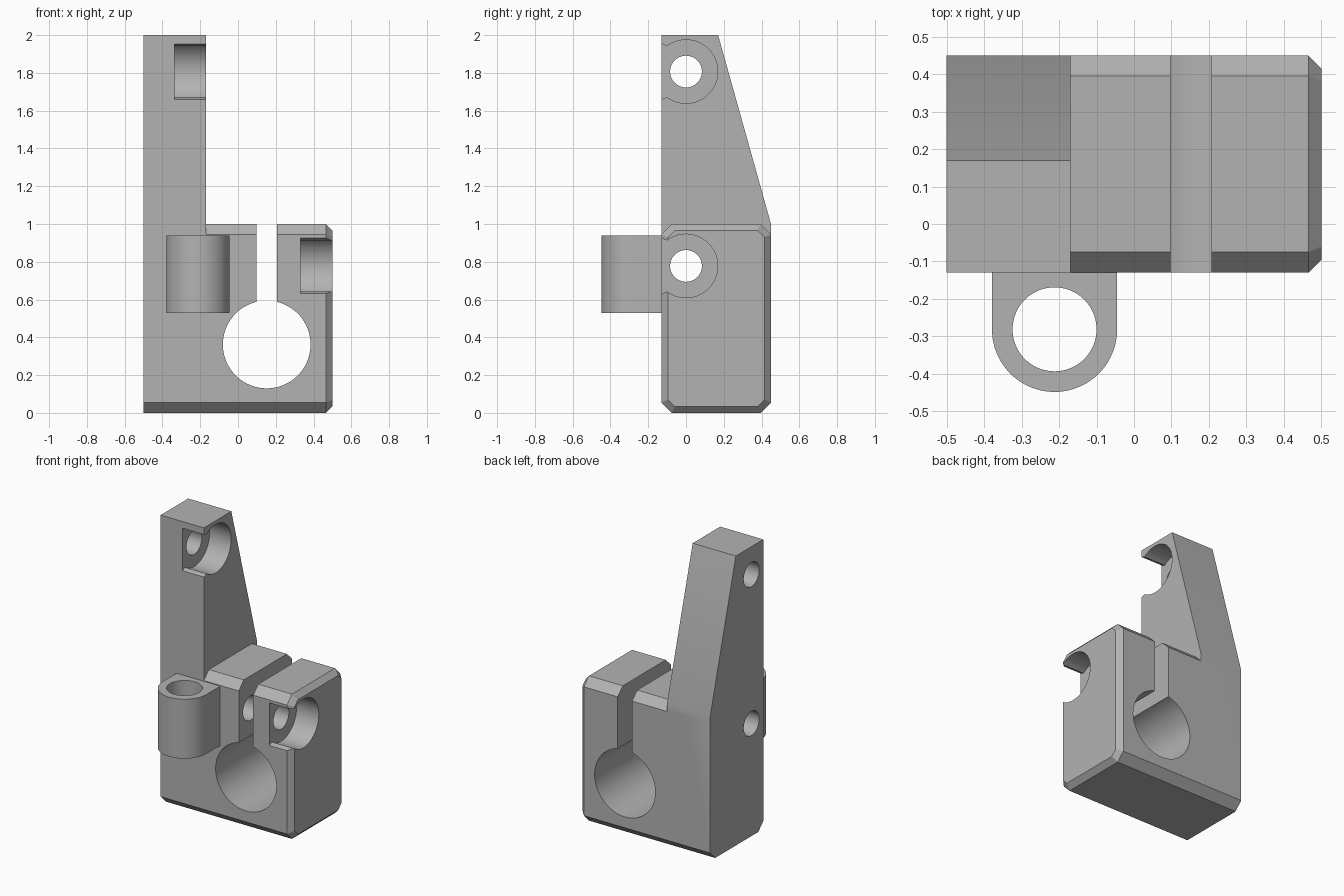
import bpy, bmesh, math
from mathutils import Matrix, Vector

cube = bpy.data.objects.get("Cube")
if cube:
    bpy.data.objects.remove(cube, do_unlink=True)

grey = bpy.data.materials.new("plain grey")
grey.use_nodes = True
GREY = (0.45, 0.45, 0.45, 1)
grey.diffuse_color = GREY
grey.node_tree.nodes["Principled BSDF"].inputs["Base Color"].default_value = GREY


def finish(name, bm):
    bmesh.ops.recalc_face_normals(bm, faces=bm.faces)
    mesh = bpy.data.meshes.new(name)
    bm.to_mesh(mesh)
    bm.free()
    mesh.materials.append(grey)
    ob = bpy.data.objects.new(name, mesh)
    bpy.context.collection.objects.link(ob)
    return ob


def loft(name, rings):
    """Skin closed rings of points in order and cap both ends."""
    bm = bmesh.new()
    loops = [[bm.verts.new(p) for p in ring] for ring in rings]
    for a, b in zip(loops, loops[1:]):
        for i in range(len(a)):
            j = (i + 1) % len(a)
            bm.faces.new((a[i], a[j], b[j], b[i]))
    bm.faces.new(loops[0])
    bm.faces.new(loops[-1])
    return finish(name, bm)


def x_prism(name, outline, x0, x1):
    return loft(name, [[(x, y, z) for y, z in outline] for x in (x0, x1)])


def box(name, lo, hi):
    outline = [(lo[1], lo[2]), (hi[1], lo[2]), (hi[1], hi[2]), (lo[1], hi[2])]
    return x_prism(name, outline, lo[0], hi[0])


def cylinder(name, start, end, radius, sides=96):
    start, end = Vector(start), Vector(end)
    axis = end - start
    turn = axis.to_track_quat('Z', 'Y').to_matrix().to_4x4()
    bm = bmesh.new()
    bmesh.ops.create_cone(bm, cap_ends=True, segments=sides, radius1=radius, radius2=radius,
                          depth=axis.length,
                          matrix=Matrix.Translation((start + end) / 2) @ turn)
    return finish(name, bm)


def combine(target, tool, operation):
    mod = target.modifiers.new(operation, 'BOOLEAN')
    mod.operation, mod.solver, mod.object = operation, 'EXACT', tool
    bpy.context.view_layer.objects.active = target
    bpy.ops.object.modifier_apply(modifier=mod.name)
    bpy.data.objects.remove(tool, do_unlink=True)


FRONT, BACK, ARM_X, END_X = -0.13, 0.45, -0.17, 0.5
BEVEL, END_BEVEL = 0.055, 0.035


def octagon(x, inset, cut):
    """Block cross-section with cut corners."""
    f, b, lo, hi = FRONT + inset, BACK - inset, inset, 1 - inset
    return [(x, y, z) for y, z in (
        (f + cut, lo), (b - cut, lo), (b, lo + cut), (b, hi - cut),
        (b - cut, hi), (f + cut, hi), (f, hi - cut), (f, lo + cut))]


# Clamp block with its bevelled end
clamp = loft("clamp_bracket", [
    octagon(-0.3, 0, BEVEL), octagon(END_X - END_BEVEL, 0, BEVEL),
    octagon(END_X, END_BEVEL, END_BEVEL)])

# Tall tapered arm, running the full height
combine(clamp, x_prism("arm", [
    (FRONT + BEVEL, 0), (BACK - BEVEL, 0), (BACK, BEVEL), (BACK, 1),
    (0.17, 2), (FRONT, 2), (FRONT, BEVEL)], -END_X, ARM_X), 'UNION')

# Rod bore and clamping slot
combine(clamp, cylinder("rod_bore", (0.152, -1, 0.362), (0.152, 1, 0.362), 0.232), 'DIFFERENCE')
combine(clamp, box("slot", (0.097, -1, 0.4), (0.207, 1, 1.2)), 'DIFFERENCE')

# Screw holes, each with a counterbore that breaks out through the front
for z, floor, mouth in ((1.807, -0.335, ARM_X), (0.778, 0.33, END_X)):
    combine(clamp, cylinder("screw_hole", (-1, 0, z), (1, 0, z), 0.084), 'DIFFERENCE')
    mouth += 0.1
    combine(clamp, cylinder("counterbore", (floor, 0, z), (mouth, 0, z), 0.168), 'DIFFERENCE')
    combine(clamp, x_prism("front_opening", [
        (-0.05, z - 0.13), (-0.10, z - 0.135), (-0.20, z - 0.175),
        (-0.20, z + 0.175), (-0.10, z + 0.135), (-0.05, z + 0.13)], floor, mouth), 'DIFFERENCE')

# Round-nosed lug on the front, with a vertical hole
LUG_X, LUG_Y, LUG_R, LOW, HIGH = -0.212, -0.281, 0.167, 0.53, 0.94
nose = [(LUG_X + LUG_R * math.cos(a), LUG_Y - LUG_R * math.sin(a))
        for a in (math.pi * i / 40 for i in range(41))]
nose += [(LUG_X - LUG_R, FRONT), (LUG_X + LUG_R, FRONT)]
lug = loft("front_lug", [[(x, y, z) for x, y in nose] for z in (LOW, HIGH)])
combine(lug, cylinder("lug_hole", (LUG_X, LUG_Y, 0), (LUG_X, LUG_Y, 1.5), 0.112), 'DIFFERENCE')

# Smooth the round surfaces and keep the edges crisp
for ob in (clamp, lug):
    bpy.ops.object.select_all(action='DESELECT')
    ob.select_set(True)
    bpy.context.view_layer.objects.active = ob
    bpy.ops.object.shade_smooth_by_angle(angle=math.radians(25))
